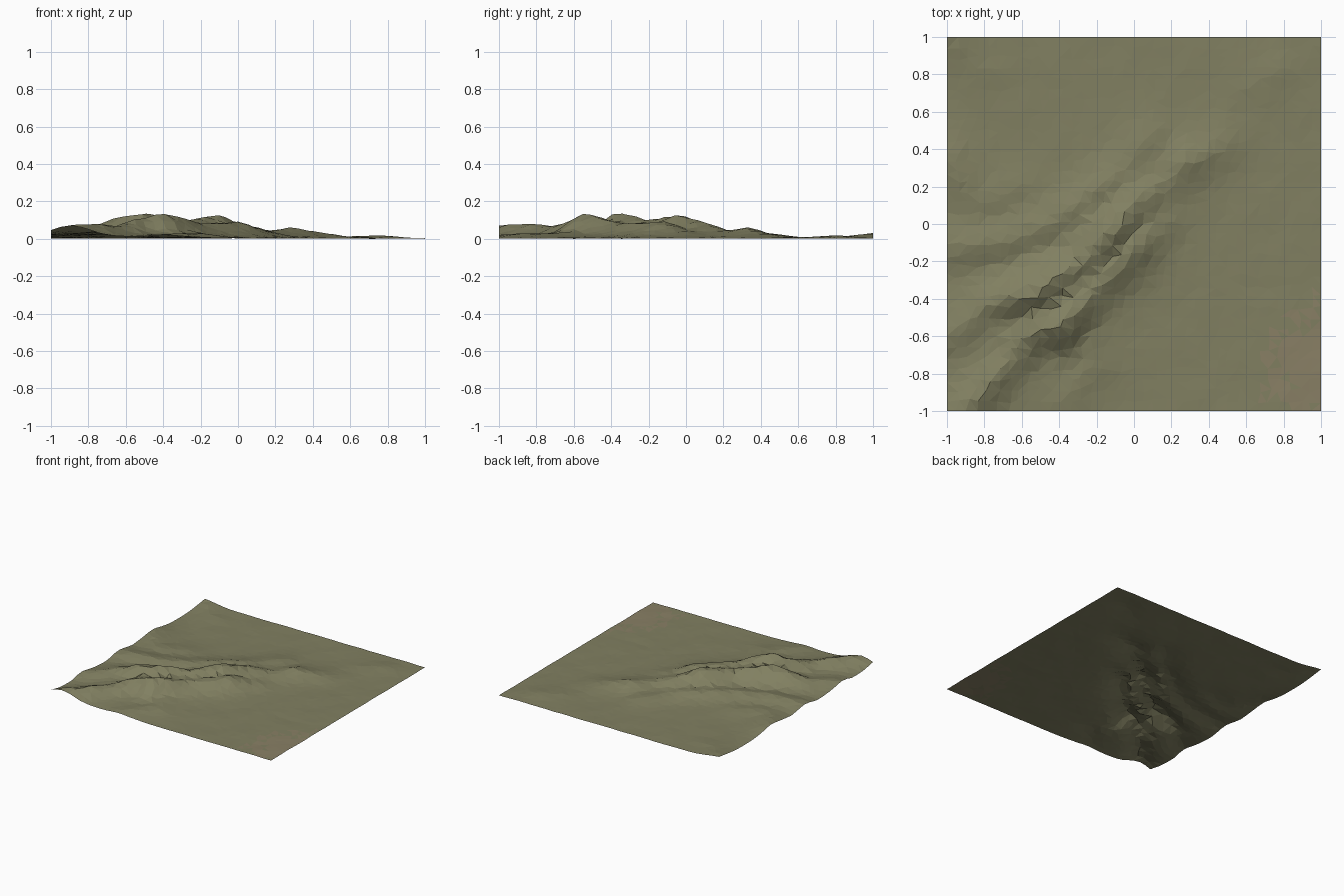
import bpy, bmesh, math, random
from mathutils import Vector, noise

if "Cube" in bpy.data.objects:
    bpy.data.objects.remove(bpy.data.objects["Cube"])

random.seed(4)
CELLS = 36

# Ridge crest paths: x, y, crest height
RIDGES = [
    [(-1, -.62, .045), (-.78, -.43, .07), (-.52, -.36, .158), (-.3, -.22, .095),
     (-.12, -.04, .13), (0, .1, .092), (.15, .2, .05), (.3, .34, .058), (.45, .42, .03), (.58, .5, .008)],
    [(-1, -1.05, .045), (-.85, -.94, .088), (-.65, -.72, .075), (-.5, -.55, .115),
     (-.41, -.55, .145), (-.2, -.35, .08), (.02, -.12, .09), (.15, 0, .04)],
    [(-1, -.12, .045), (-.7, -.1, .05), (-.45, 0, .045), (-.15, .2, .05), (.1, .48, .025)],
    [(-1, .32, .042), (-.85, .12, .03), (-.6, .2, .018)],
    [(-1.05, 1.05, .035), (-.85, .85, .012)],
    [(-.3, -.5, .05), (-.2, -.75, .03), (-.4, -.95, .025)],
    [(.62, .72, .012), (.78, .82, .014)],
]


def ridge_height(x, y, path):
    best = 0
    for a, b in zip(path, path[1:]):
        dx, dy = b[0] - a[0], b[1] - a[1]
        t = ((x - a[0]) * dx + (y - a[1]) * dy) / (dx * dx + dy * dy)
        t = min(1, max(0, t))
        d = math.hypot(x - a[0] - t * dx, y - a[1] - t * dy)
        h = a[2] + t * (b[2] - a[2])
        best = max(best, h * math.exp(-(d / .125) ** 1.6))
    return best


def height(x, y):
    # Broad swell under the range, crests, then roughness that grows with height
    across, along = (x - y + .05) / 1.414, (x + y + 1.1) / 1.414
    swell = .022 * math.exp(-(across / .45) ** 2 - (along / .85) ** 2)
    hs = sorted((ridge_height(x, y, p) for p in RIDGES), reverse=True)
    crest = max(hs[0], swell + .45 * hs[0]) + .15 * hs[1]
    n = noise.noise(Vector((x * 6, y * 6, 2.3))) + .5 * noise.noise(Vector((x * 13, y * 13, 7.1)))
    return .009 + .93 * crest + n * (.003 + .1 * min(crest, .1))


def material(name, rgb):
    m = bpy.data.materials.new(name)
    m.diffuse_color = (*rgb, 1)
    m.use_nodes = True
    m.node_tree.nodes["Principled BSDF"].inputs["Base Color"].default_value = m.diffuse_color
    return m


# Terrain sheet with an irregular triangle pattern
bm = bmesh.new()
bmesh.ops.create_grid(bm, x_segments=CELLS, y_segments=CELLS, size=1)
jit = .25 * 2 / CELLS
for v in bm.verts:
    if abs(v.co.x) < .999:
        v.co.x += random.uniform(-jit, jit)
    if abs(v.co.y) < .999:
        v.co.y += random.uniform(-jit, jit)
    v.co.z = height(v.co.x, v.co.y)
low = min(v.co.z for v in bm.verts)
for v in bm.verts:
    v.co.z -= low
bmesh.ops.triangulate(bm, faces=bm.faces[:], quad_method='BEAUTY')
bm.normal_update()

# Grass everywhere, bare rock on steep faces, dry soil in one corner
for f in bm.faces:
    c = f.calc_center_median()
    if f.normal.z < .66:
        f.material_index = 1
    elif math.hypot(c.x - 1, c.y + .75) < random.uniform(.15, .4):
        f.material_index = 2

mesh = bpy.data.meshes.new("terrain")
bm.to_mesh(mesh)
bm.free()
terrain = bpy.data.objects.new("terrain", mesh)
bpy.context.collection.objects.link(terrain)
mesh.materials.append(material("grass", (.22, .215, .12)))
mesh.materials.append(material("rock", (.2, .2, .2)))
mesh.materials.append(material("dry_soil", (.25, .215, .13)))
